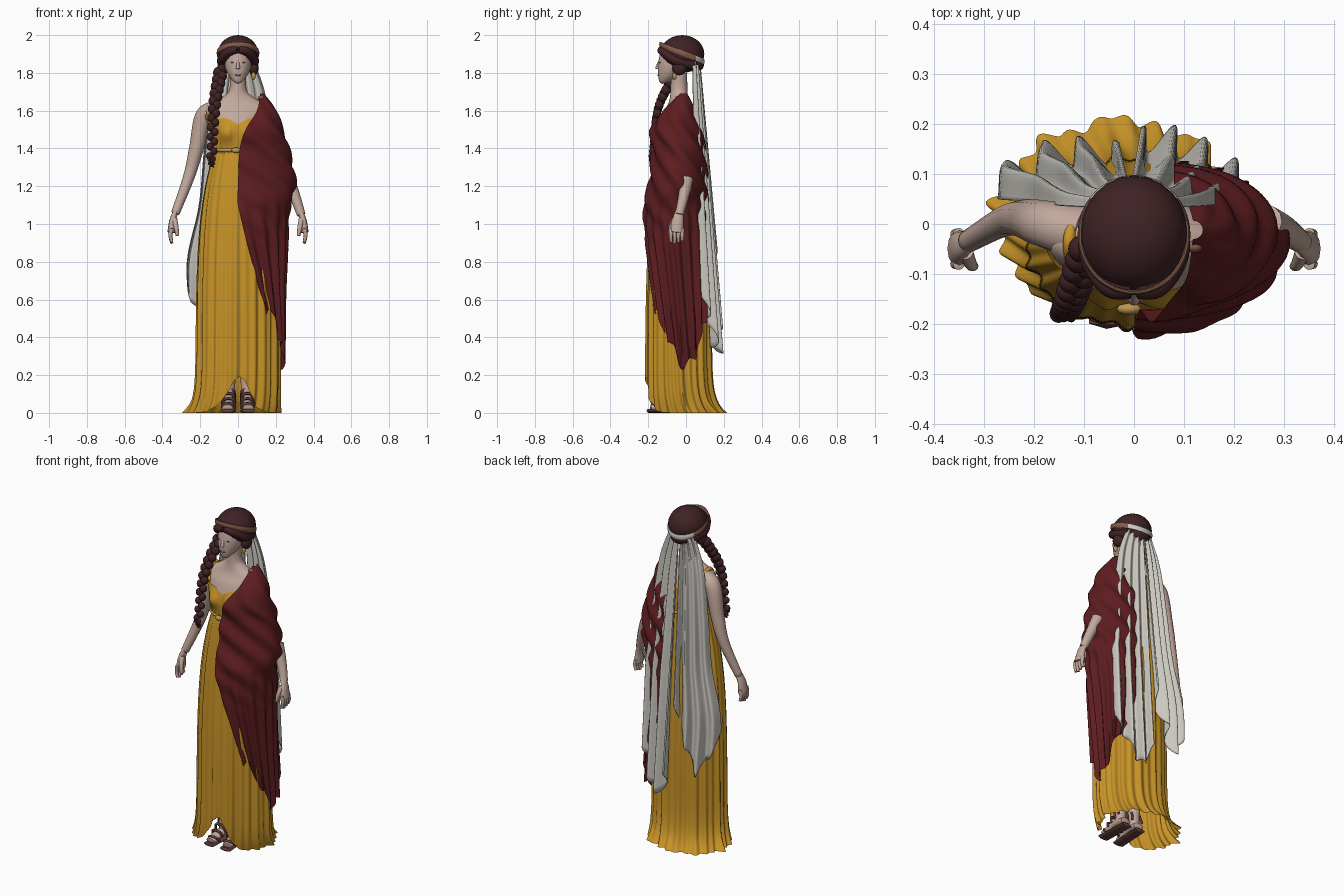
import bpy
import bmesh
from math import sin, cos, pi, exp, radians
from mathutils import Vector

cube = bpy.data.objects.get("Cube")
if cube:
    bpy.data.objects.remove(cube, do_unlink=True)


def material(name, *color):
    mat = bpy.data.materials.new(name)
    mat.use_nodes = True
    mat.diffuse_color = (*color, 1)
    shader = mat.node_tree.nodes["Principled BSDF"]
    shader.inputs["Base Color"].default_value = mat.diffuse_color
    return mat


skin = material("skin", .54, .39, .33)
ochre = material("ochre_cloth", .57, .29, .02)
crimson = material("crimson_cloth", .11, .012, .014)
dark_hair = material("dark_hair", .05, .016, .018)
pale = material("pale_veil", .6, .58, .53)
copper = material("copper_trim", .25, .11, .07)
leather = material("leather", .12, .05, .04)
gold = material("gold_metal", .5, .3, .08)
lip_color = material("lips", .42, .24, .2)

X_AXIS, Y_AXIS, Z_AXIS = Vector((1, 0, 0)), Vector((0, 1, 0)), Vector((0, 0, 1))


def smooth_row(table, t):
    """Smooth interpolation between rows sorted by their first value."""
    first, last = table[0], table[-1]
    t = min(max(t, first[0]), last[0])
    index = next(k for k, row in enumerate(table[1:]) if t <= row[0])
    start, end = table[index], table[index + 1]
    before = table[max(index - 1, 0)]
    after = table[min(index + 2, len(table) - 1)]
    span = end[0] - start[0]
    f = (t - start[0]) / span
    result = []
    for a, b, c, d in list(zip(before, start, end, after))[1:]:
        slope_in = (c - a) / (end[0] - before[0]) * span
        slope_out = (d - b) / (after[0] - start[0]) * span
        bend = slope_in + slope_out - 2 * (c - b)
        result.append(b + f * slope_in + f * f * (c - b - slope_in - bend) + f ** 3 * bend)
    return result


def finish(name, bm, *mats):
    bmesh.ops.remove_doubles(bm, verts=bm.verts, dist=.00001)
    bmesh.ops.recalc_face_normals(bm, faces=bm.faces)
    mesh = bpy.data.meshes.new(name)
    bm.to_mesh(mesh)
    bm.free()
    for mat in mats:
        mesh.materials.append(mat)
    part = bpy.data.objects.new(name, mesh)
    bpy.context.collection.objects.link(part)
    bpy.context.view_layer.objects.active = part
    part.select_set(True)
    bpy.ops.object.shade_smooth_by_angle(angle=radians(50))
    part.select_set(False)
    return part


def sheet(name, surface, across, along, *mats, closed=True, rule=None):
    """Grid over surface(u, v), both running from zero to one."""
    bm = bmesh.new()
    columns = across if closed else across + 1
    rows = [[bm.verts.new(surface(i / across, j / along)) for i in range(columns)]
            for j in range(along + 1)]
    for low, high in zip(rows, rows[1:]):
        for i in range(across):
            k = (i + 1) % columns
            face = bm.faces.new((low[i], low[k], high[k], high[i]))
            if rule:
                face.material_index = rule(face.calc_center_median())
    return finish(name, bm, *mats)


def tube(name, mat, start_radius, end_radius, *points, up=Y_AXIS, flat=1, across=12, along=24):
    """Tapered round-ended limb along a smooth path."""
    table = [(i / (len(points) - 1), *point) for i, point in enumerate(points)]

    def surface(u, v):
        center = Vector(smooth_row(table, v))
        tangent = Vector(smooth_row(table, v + .02)) - Vector(smooth_row(table, v - .02))
        side = tangent.cross(up).normalized()
        other = side.cross(tangent).normalized()
        radius = 0 if v in (0, 1) else start_radius + (end_radius - start_radius) * v
        turn = 2 * pi * u
        return center + radius * (side * cos(turn) + other * sin(turn) * flat)
    return sheet(name, surface, across, along, mat)


def ball(name, mat, center, size):
    bm = bmesh.new()
    bmesh.ops.create_uvsphere(bm, u_segments=24, v_segments=14, radius=1)
    bmesh.ops.scale(bm, vec=size, verts=bm.verts)
    bmesh.ops.translate(bm, vec=center, verts=bm.verts)
    return finish(name, bm, mat)


# Torso and neck: height, half width, half depth
torso_rows = [(1.35, .12, .1), (1.5, .14, .11), (1.58, .17, .09), (1.63, .16, .06),
              (1.66, .1, .05), (1.7, .05, .045), (1.8, .043, .043)]


def torso(angle, z, offset=0):
    width, depth = smooth_row(torso_rows, z)
    x, y = (width + offset) * cos(angle), (depth + offset) * sin(angle) - .037
    if y < 0:
        y -= .028 * exp(-((abs(x) - .065) / .04) ** 2 - ((z - 1.48) / .045) ** 2)
    return x, y, z


sheet("torso", lambda u, v: torso(2 * pi * u, 1.35 + .45 * v), 64, 40, skin)


# Bodice with a scalloped neckline
def bodice(u, v):
    angle = 2 * pi * u
    top = 1.57
    if sin(angle) < 0:
        top += .05 * (abs(cos(angle)) - .7) + .006 * sin(9 * angle)
    return torso(angle, 1.37 + (top - 1.37) * v, .007 + .003 * sin(22 * angle) * (1 - v))


sheet("bodice", bodice, 120, 16, ochre)
sheet("belt", lambda u, v: torso(2 * pi * u, 1.38 + .02 * v, .012 + .008 * sin(pi * v)), 64, 6, gold)
ball("belt_knot", gold, (-.01, -.17, 1.39), (.024, .012, .015))
tube("shoulder_strap", ochre, .012, .012, (-.12, -.11, 1.56), (-.13, -.035, 1.65), (-.11, .05, 1.57), up=X_AXIS)


# Pleated skirt, lifted over the feet and pooling on the floor behind
def skirt(u, v):
    angle = 2 * pi * u + .05 * sin(6 * pi * u)
    c, s = cos(angle), sin(angle)
    hem = .19 * exp(-((c * .22 - .01) / .08) ** 2) if s < 0 else 0
    z = hem + (1.4 - hem) * v
    t = z / 1.4
    flare = (1 - t) ** 20
    width = .217 - .097 * t ** 5 + .02 * flare
    depth = .17 - .064 * t ** 4 + .03 * flare
    pleat = 1 + (.058 - .04 * v) * (.6 * sin(26 * angle) + .5 * sin(15 * angle + 1))
    if s > -.3:
        pleat += .08 * max(0, 1 - z / .06) * max(0, sin(9 * angle))
    return width * pleat * c - .03 * flare, depth * pleat * s - .037 + .04 * flare, z


sheet("pleated_skirt", skirt, 260, 60, ochre)

# Cloak over the left side: height, inner x, outer x, front y
cloak_rows = [(.3, .2, .24, -.12), (.7, .1, .247, -.18), (1.1, 0, .275, -.225), (1.2, 0, .305, -.2),
              (1.4, .01, .27, -.18), (1.5, .04, .237, -.185), (1.6, .1, .205, -.12), (1.7, .12, .13, -.02)]


def cloak(u, v):
    angle = pi * (u - .5)
    c, s = cos(angle), sin(angle)
    hem = .25 + .3 * s * s + .03 * sin(9 * angle)
    z = hem + (1.69 - hem) * v
    inner, outer, front = smooth_row(cloak_rows, z)
    back = .115 - .115 * (z / 1.7) ** 10
    if s > 0:
        inner = max(inner, .08)
    blend = min(max((z - .85) / .3, 0), 1)
    swag, pleat = .009 * sin(42 * z + 7 * angle), .012 * sin(17 * angle + 2 * z)
    fold = (blend * swag + (1 - blend) * pleat) * min(1, 6 - 6 * v)
    return (inner + (outer - inner + fold) * c,
            (front + back) / 2 + ((back - front) / 2 + fold) * s, z)


sheet("cloak", cloak, 90, 90, crimson, closed=False)
ball("shoulder_brooch", copper, (.12, -.045, 1.665), (.017, .012, .014))

# Two veil panels hanging from the back of the head: height, outer x
veil_edge = [(.5, .27), (.8, .28), (1.1, .215), (1.4, .185), (1.7, .145), (1.9, .07)]
for side, tip, tip_place, slope, limit in ((-1, .48, .6, .75, .29), (1, .31, .35, .55, .22)):
    def veil(u, v):
        hem = tip + slope * abs(u - tip_place) ** 1.3 + .02 * sin(20 * u)
        z = hem + (1.86 - hem) * v
        outer = min(smooth_row(veil_edge, z)[0], limit)
        inner = .012 * (1 - v) - .008 * side
        fold = (.028 - .022 * v) * sin(7 * pi * u + 1)
        x = inner + (outer - inner) * u + .4 * fold
        y = .2 - .07 * z + fold - .075 * u * u * (1 - .6 * v)
        return side * x, y, z
    panel = sheet("veil_panel", veil, 70, 44, pale, closed=False)
    panel.modifiers.new("thickness", "SOLIDIFY").thickness = .004


# Head, tapering to the chin
def face(u, v):
    angle = 2 * pi * u
    size = sin(pi / 2 * min(1, 1.6 * v)) ** .6 * (1 - .4 * v ** 8)
    center = -.055 - .07 * (1 - v) ** 3
    return .073 * size * cos(angle), center + .087 * size * sin(angle), 1.742 + .2 * v


sheet("face", face, 40, 36, skin)
tube("nose", skin, .006, .012, (0, -.137, 1.87), (0, -.148, 1.84), (0, -.152, 1.82))
ball("lips", lip_color, (0, -.146, 1.788), (.018, .006, .005))

# Hair, face details and headband
ball("hair_cap", dark_hair, (0, -.02, 1.9), (.108, .117, .1))
ball("hair_bun", dark_hair, (0, .05, 1.845), (.062, .045, .042))
for side in (-1, 1):
    tube("hair_roll", dark_hair, .02, .029, (0, -.13, 1.922), (side * .05, -.122, 1.912),
         (side * .086, -.05, 1.865), (side * .06, .05, 1.84), up=Z_AXIS)
    ball("hair_side", dark_hair, (side * .083, -.035, 1.825), (.027, .038, .038))
    ball("eye", copper, (side * .028, -.138, 1.855), (.011, .005, .003))
    ball("earring", gold, (side * .082, -.06, 1.785), (.011, .011, .022))


def headband(u, v):
    angle, turn = 2 * pi * u, 2 * pi * v
    radius = .108 + .005 * cos(turn)
    return (radius * cos(angle), (radius + .007) * sin(angle) - .022,
            1.905 - .045 * sin(angle) + .015 * sin(turn))


sheet("headband", headband, 56, 10, copper, pale, rule=lambda center: int(center.y > .05))

# Braid falling over the right shoulder
braid_path = [(0, -.09, -.04, 1.82), (.5, -.125, -.145, 1.62), (1, -.14, -.18, 1.36)]
strands = 22
for i in range(strands):
    t = i / (strands - 1)
    x, y, z = smooth_row(braid_path, t)
    radius = .028 - .01 * t
    shift = .011 * (-1) ** i
    ball("braid_strand", dark_hair, (x + shift, y, z), (radius, radius, radius * 1.1))
for shift in (-.015, 0, .015):
    tube("braid_curl", dark_hair, .009, .003, (-.14, -.18, 1.37), (-.14 + shift, -.19, 1.34),
         (-.14 - shift, -.18, 1.32), (-.14 + shift, -.18, 1.3))

# Arms, hands, legs and sandals; the cloak hides the left upper arm
elbow, wrist = (.26, .005, 1.25), (.338, -.038, 1.04)
upper_arm = [(.1, -.02, 1.6), (.18, 0, 1.57), (.22, .01, 1.4)]
for side in (-1, 1):
    def limb(name, mat, start_radius, end_radius, *points, **options):
        placed = [(side * x, y, z) for x, y, z in points]
        tube(name, mat, start_radius, end_radius, *placed, **options)

    if side < 0:
        limb("arm", skin, .056, .022, *upper_arm, elbow, wrist, along=48)
    else:
        limb("forearm", skin, .036, .022, elbow, (.3, -.012, 1.15), wrist)
    limb("palm", skin, .021, .038, (.325, -.03, 1.08), (.345, -.043, 1.02), (.352, -.05, .95), up=X_AXIS, flat=.6)
    for i in range(4):
        y = .02 * i - .08
        limb("finger", skin, .012, .008, (.35, y, .98), (.358, y, .94), (.35, y, .895 + .007 * abs(i - 1)))
    limb("thumb", skin, .016, .009, (.338, -.055, 1.03), (.327, -.08, .98), (.32, -.085, .935))
    limb("lower_leg", skin, .045, .03, (.05, -.05, .5), (.048, -.06, .03))
    limb("foot", skin, .032, .03, (.046, -.01, .04), (.05, -.1, .048), (.056, -.19, .022), up=Z_AXIS, flat=.65)
    limb("sandal_sole", leather, .034, .036, (.045, .005, .011), (.055, -.21, .011), up=Z_AXIS, flat=.3)
    for i in range(5):
        y, z = .03 * i - .17, .047 + .025 * i
        limb("sandal_strap", leather, .007, .007, (.014, y + .02, z / 2), (.03, y, z),
             (.07, y, z), (.086, y + .02, z / 2))
